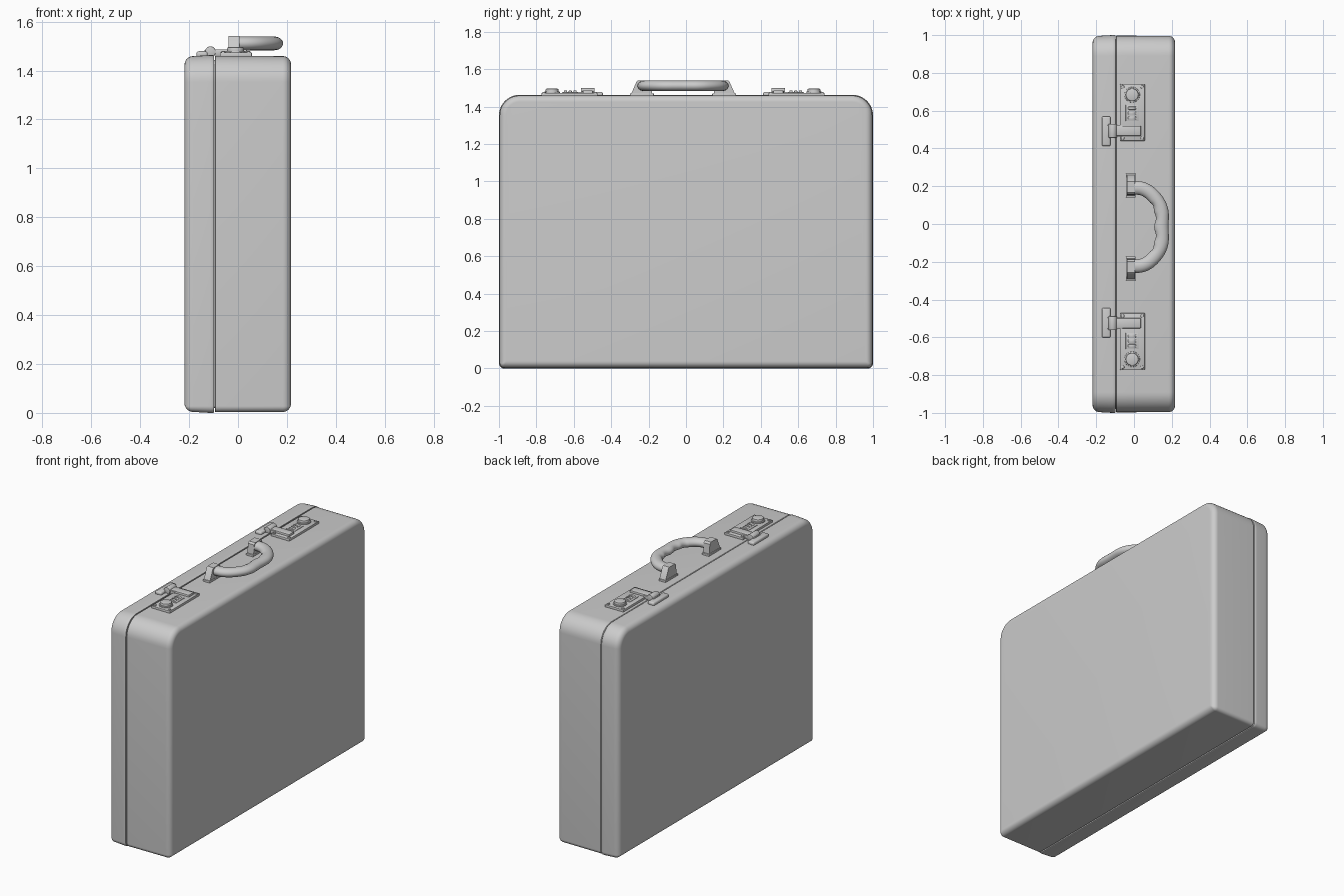
import bpy, bmesh, math
from mathutils import Matrix, Vector

if "Cube" in bpy.data.objects:
    bpy.data.objects.remove(bpy.data.objects["Cube"])

CY = -0.016      # hardware is mirrored about this y
TOP = 1.463      # top of the case


def finish(bm, name, angle=35):
    bmesh.ops.recalc_face_normals(bm, faces=bm.faces[:])
    me = bpy.data.meshes.new(name)
    bm.to_mesh(me)
    bm.free()
    ob = bpy.data.objects.new(name, me)
    bpy.context.collection.objects.link(ob)
    bpy.context.view_layer.objects.active = ob
    ob.select_set(True)
    bpy.ops.object.shade_smooth_by_angle(angle=math.radians(angle))
    ob.select_set(False)
    return ob


def loft(rings, name, angle=35):
    bm = bmesh.new()
    vs = [[bm.verts.new(p) for p in r] for r in rings]
    n = len(vs[0])
    for a, b in zip(vs, vs[1:]):
        for i in range(n):
            bm.faces.new((a[i], a[(i + 1) % n], b[(i + 1) % n], b[i]))
    bm.faces.new(vs[0])
    bm.faces.new(vs[-1])
    return finish(bm, name, angle)


def outline(x, inset):
    """Case outline at x: large upper corners, tight lower corners."""
    pts = []
    for sy, up, start in ((1, 1, 0), (-1, 1, 90), (-1, 0, 180), (1, 0, 270)):
        r = max((0.11 if up else 0.028) - inset, 0.006)
        cy = sy * (1 - inset - r)
        cz = TOP - inset - r if up else inset + r
        for k in range(11):
            a = math.radians(start + 9 * k)
            pts.append((x, cy + r * math.cos(a), cz + r * math.sin(a)))
    return pts


def rounded_edge(x_face, sign, r, base):
    """Quarter-round from the side wall to the big face."""
    return [(x_face - sign * r * (1 - math.sin(a)), base + r * (1 - math.cos(a)))
            for a in (math.radians(11.25 * k) for k in range(9))]


def box(name, x, y, z, bevel=0.003, seg=2):
    bm = bmesh.new()
    size = [b - a for a, b in (x, y, z)]
    mid = [(a + b) / 2 for a, b in (x, y, z)]
    bmesh.ops.create_cube(bm, size=1, matrix=Matrix.Translation(mid) @ Matrix.Diagonal((*size, 1)))
    bmesh.ops.bevel(bm, geom=bm.edges[:], offset=bevel, segments=seg, profile=0.5, affect='EDGES')
    return finish(bm, name)


def cyl(name, loc, r, h, axis='Z', bevel=0.003, n=32):
    bm = bmesh.new()
    rot = {'Z': Matrix(), 'Y': Matrix.Rotation(math.pi / 2, 4, 'X')}[axis]
    bmesh.ops.create_cone(bm, cap_ends=True, segments=n, radius1=r, radius2=r, depth=h)
    rim = [e for e in bm.edges if any(len(f.verts) > 4 for f in e.link_faces)]
    bmesh.ops.bevel(bm, geom=rim, offset=bevel, segments=2, profile=0.5, affect='EDGES')
    bmesh.ops.transform(bm, matrix=Matrix.Translation(loc) @ rot, verts=bm.verts[:])
    return finish(bm, name)


# Case halves
lid = [(-0.099, 0.02), (-0.099, 0.002), (-0.102, 0.0), (-0.115, 0.0)]
lid += rounded_edge(-0.219, -1, 0.036, 0.004)
loft([outline(x, i) for x, i in lid], "case_lid")
body = [(-0.099, 0.02), (-0.095, 0.02), (-0.095, 0.006), (-0.092, 0.003)]
body += rounded_edge(0.217, 1, 0.034, 0.004)
loft([outline(x, i) for x, i in body], "case_body")

for s, side in ((1, "right"), (-1, "left")):
    def Y(a, b):
        return tuple(sorted((CY + s * a, CY + s * b)))

    # Combination lock: plate, rivets, button and dials
    box(f"lock_plate_{side}", (-0.074, 0.057), Y(0.456, 0.757), (TOP - 0.01, TOP + 0.011))
    for x in (-0.06, 0.043):
        for y in (0.471, 0.742):
            cyl(f"rivet_{side}", (x, CY + s * y, TOP + 0.012), 0.009, 0.008, n=16)
    cyl(f"lock_button_collar_{side}", (-0.01, CY + s * 0.70, TOP + 0.013), 0.041, 0.01)
    cyl(f"lock_button_{side}", (-0.01, CY + s * 0.70, TOP + 0.018), 0.034, 0.03, bevel=0.005)
    box(f"dial_frame_{side}", (-0.044, 0.024), Y(0.56, 0.647), (TOP, TOP + 0.014))
    for y in (0.577, 0.603, 0.629):
        cyl(f"dial_{side}", (-0.01, CY + s * y, TOP - 0.006), 0.029, 0.017, 'Y')

    # Latch: crossbar on the lid, hinge knuckle, tongue over the plate
    box(f"latch_crossbar_{side}", (-0.17, -0.124), Y(0.428, 0.586), (TOP - 0.01, TOP + 0.016), 0.01, 3)
    box(f"latch_neck_{side}", (-0.14, -0.06), Y(0.478, 0.54), (TOP - 0.002, TOP + 0.02))
    cyl(f"latch_knuckle_{side}", (-0.113, CY + s * 0.509, TOP + 0.014), 0.022, 0.074, 'Y', n=24)
    box(f"latch_tongue_{side}", (-0.1, 0.037), Y(0.482, 0.536), (TOP, TOP + 0.024), 0.005)

    # Handle bracket: foot plate and tapered post
    box(f"bracket_foot_{side}", (-0.042, 0.008), Y(0.156, 0.283), (TOP - 0.01, TOP + 0.008))
    prof = [(0.28, TOP), (0.272, 1.48), (0.248, 1.535), (0.24, 1.541), (0.182, 1.541), (0.172, 1.53), (0.165, TOP)]
    loft([[(x, CY + s * y, z) for y, z in prof] for x in (-0.038, 0.006)], f"bracket_post_{side}")

# Handle grip: flattened oval swept along a bowed path with finger waves
half = [(-0.025, 0.206), (0.03, 0.206), (0.072, 0.19), (0.108, 0.158), (0.135, 0.118), (0.147, 0.08), (0.148, 0.04)]
ctrl = [Vector((x, CY + y)) for x, y in half]
ctrl += [Vector((0.147, CY))] + [Vector((x, CY - y)) for x, y in reversed(half)]
path = []
for i in range(len(ctrl) - 1):
    p0, p1, p2, p3 = (ctrl[min(max(i + k, 0), len(ctrl) - 1)] for k in (-1, 0, 1, 2))
    for k in range(5):
        t = k / 5
        path.append(0.5 * (2 * p1 + (p2 - p0) * t + (2 * p0 - 5 * p1 + 4 * p2 - p3) * t * t
                           + (3 * p1 - p0 - 3 * p2 + p3) * t ** 3))
path.append(ctrl[-1])
rings = []
for i, p in enumerate(path):
    d = (path[min(i + 1, len(path) - 1)] - path[max(i - 1, 0)]).normalized()
    nrm = Vector((d.y, -d.x))
    wave = 0.004 * math.cos(abs(p.y - CY) * 70) if p.x > 0.12 else 0
    ring = []
    for k in range(24):
        a = 2 * math.pi * k / 24
        w = 0.036 + (wave if nrm.x * math.cos(a) < 0 else 0)
        q = p + nrm * w * math.cos(a)
        ring.append((q.x, q.y, 1.511 + 0.028 * math.sin(a)))
    rings.append(ring)
loft(rings, "handle_grip", 50)
